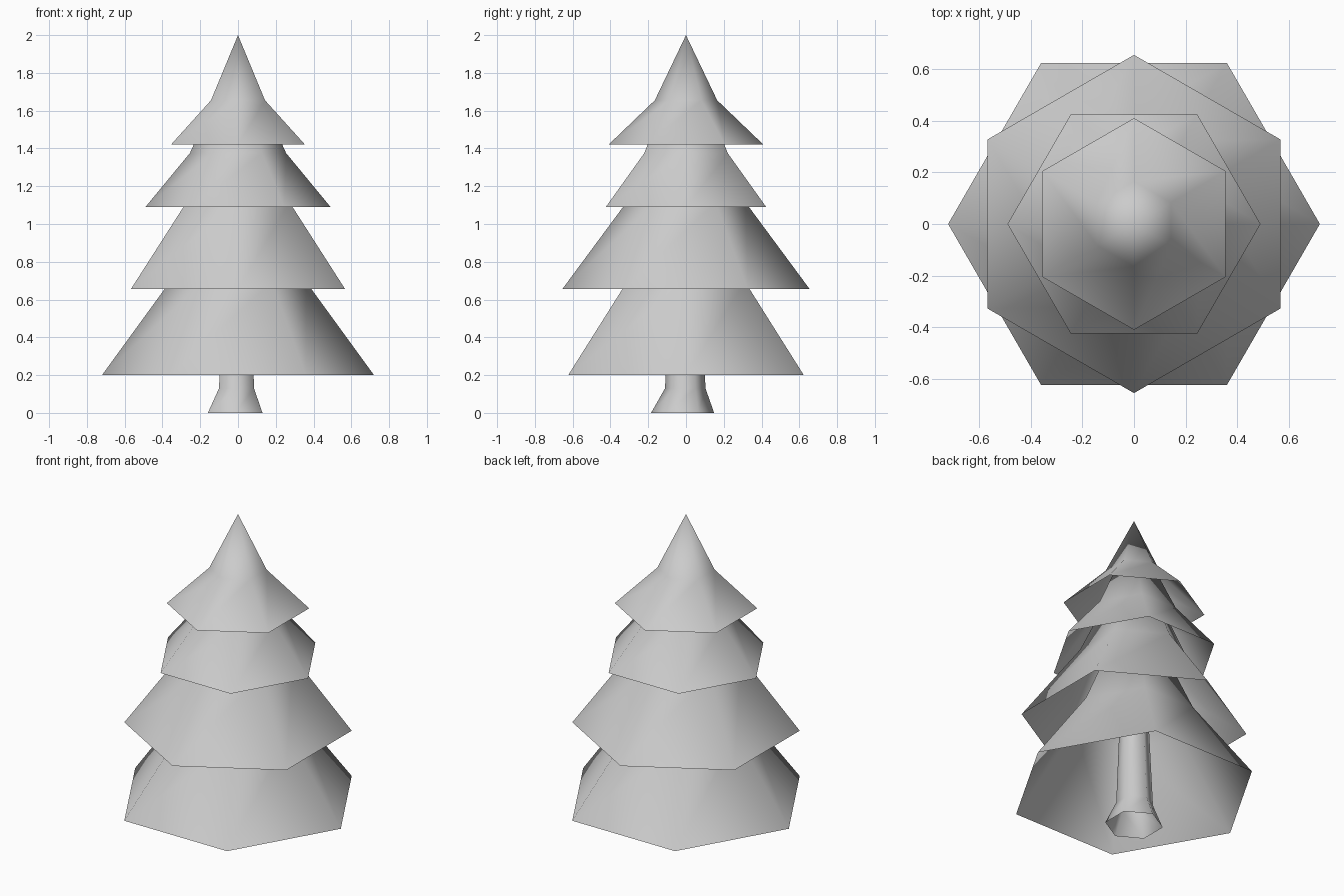
import bpy
import bmesh
from math import sin, cos, tau, radians

cube = bpy.data.objects.get("Cube")
if cube:
    bpy.data.objects.remove(cube, do_unlink=True)

# One plain grey for the whole tree
GREY = (0.6, 0.6, 0.6, 1.0)
grey = bpy.data.materials.new("plain_grey")
grey.use_nodes = True
grey.diffuse_color = GREY
grey.node_tree.nodes["Principled BSDF"].inputs["Base Color"].default_value = GREY

SIDES = 6


def open_shell(name, profile, turn=0, tip=None):
    """Hexagonal open shell from (radius, z, centre_x, centre_y) rings, with an optional tip."""
    bm = bmesh.new()
    rings = []
    for r, z, cx, cy in profile:
        angles = [radians(turn) + tau * i / SIDES for i in range(SIDES)]
        rings.append([bm.verts.new((cx + r * cos(a), cy + r * sin(a), z)) for a in angles])
    for low, high in zip(rings, rings[1:]):
        for i in range(SIDES):
            j = (i + 1) % SIDES
            bm.faces.new((low[i], low[j], high[j], high[i]))
    if tip is not None:
        apex = bm.verts.new((0, 0, tip))
        for i in range(SIDES):
            bm.faces.new((rings[-1][i], rings[-1][(i + 1) % SIDES], apex))
    for f in bm.faces:
        f.smooth = True
    mesh = bpy.data.meshes.new(name)
    bm.to_mesh(mesh)
    bm.free()
    mesh.materials.append(grey)
    obj = bpy.data.objects.new(name, mesh)
    bpy.context.collection.objects.link(obj)
    return obj


# Trunk, flared at the foot and hidden inside the branches above
open_shell("trunk", [(0.167, 0, -0.015, -0.018),
                     (0.107, 0.13, -0.008, -0.004),
                     (0.075, 0.9, 0, 0)], turn=30)

# Branch tiers: rim radius, rim height, bend radius, bend height, tip height
tiers = {
    "lowest_branches": (0.72, 0.20, 0.36, 0.695, 1.50),
    "lower_branches": (0.655, 0.655, 0.315, 1.115, 1.80),
    "upper_branches": (0.49, 1.09, 0.255, 1.375, 1.93),
    "top_branches": (0.41, 1.42, 0.165, 1.655, 2.00),
}
for n, (name, (rim, base, bend, bend_z, tip)) in enumerate(tiers.items()):
    # Alternate tiers are turned by half a side
    open_shell(name, [(rim, base, 0, 0), (bend, bend_z, 0, 0)], turn=30 * (n % 2), tip=tip)
